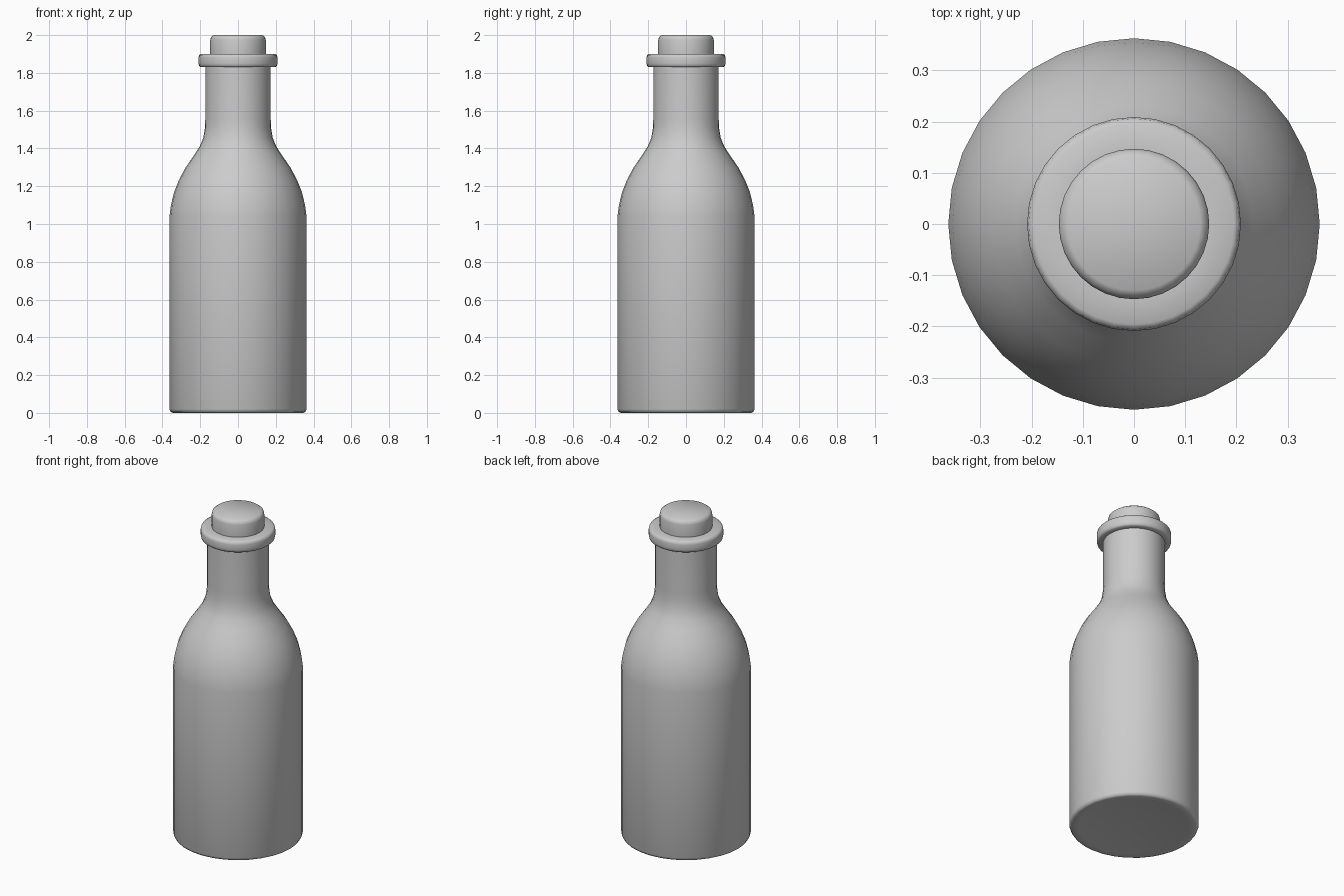
import bpy, bmesh
from math import cos, sin, tau, radians

if "Cube" in bpy.data.objects:
    bpy.data.objects.remove(bpy.data.objects["Cube"])

SEGMENTS = 32


def lathe(name, profile):
    """Revolve (radius, height) points around z; radius 0 makes a pole."""
    bm = bmesh.new()
    rings = []
    for r, z in profile:
        if r == 0:
            rings.append([bm.verts.new((0, 0, z))] * SEGMENTS)
        else:
            rings.append([bm.verts.new((r * cos(tau * i / SEGMENTS),
                                        r * sin(tau * i / SEGMENTS), z))
                          for i in range(SEGMENTS)])
    for a, b in zip(rings, rings[1:]):
        for i in range(SEGMENTS):
            j = (i + 1) % SEGMENTS
            bm.faces.new(list(dict.fromkeys((a[i], a[j], b[j], b[i]))))
    bmesh.ops.recalc_face_normals(bm, faces=bm.faces)
    mesh = bpy.data.meshes.new(name)
    bm.to_mesh(mesh)
    bm.free()
    obj = bpy.data.objects.new(name, mesh)
    bpy.context.collection.objects.link(obj)
    bpy.ops.object.select_all(action='DESELECT')
    bpy.context.view_layer.objects.active = obj
    obj.select_set(True)
    bpy.ops.object.shade_smooth_by_angle(angle=radians(60))
    return obj


# Bottle: shallow hollow base, straight body, curved shoulder, neck, rolled lip
lathe("bottle", [
    (0, 0.02), (0.31, 0.005), (0.345, 0), (0.357, 0.006), (0.363, 0.02),
    (0.363, 1.04), (0.355, 1.10), (0.338, 1.17), (0.312, 1.235),
    (0.277, 1.30), (0.232, 1.365), (0.203, 1.41), (0.184, 1.455),
    (0.175, 1.51), (0.173, 1.56), (0.173, 1.83),
    (0.198, 1.83), (0.206, 1.836), (0.209, 1.85), (0.209, 1.88),
    (0.206, 1.894), (0.196, 1.90), (0.145, 1.90),
])

# Stopper: plug seated in the neck with a rounded top edge
lathe("stopper", [
    (0, 1.70), (0.135, 1.70), (0.147, 1.90), (0.147, 1.975),
    (0.143, 1.99), (0.13, 2.0), (0, 2.0),
])
